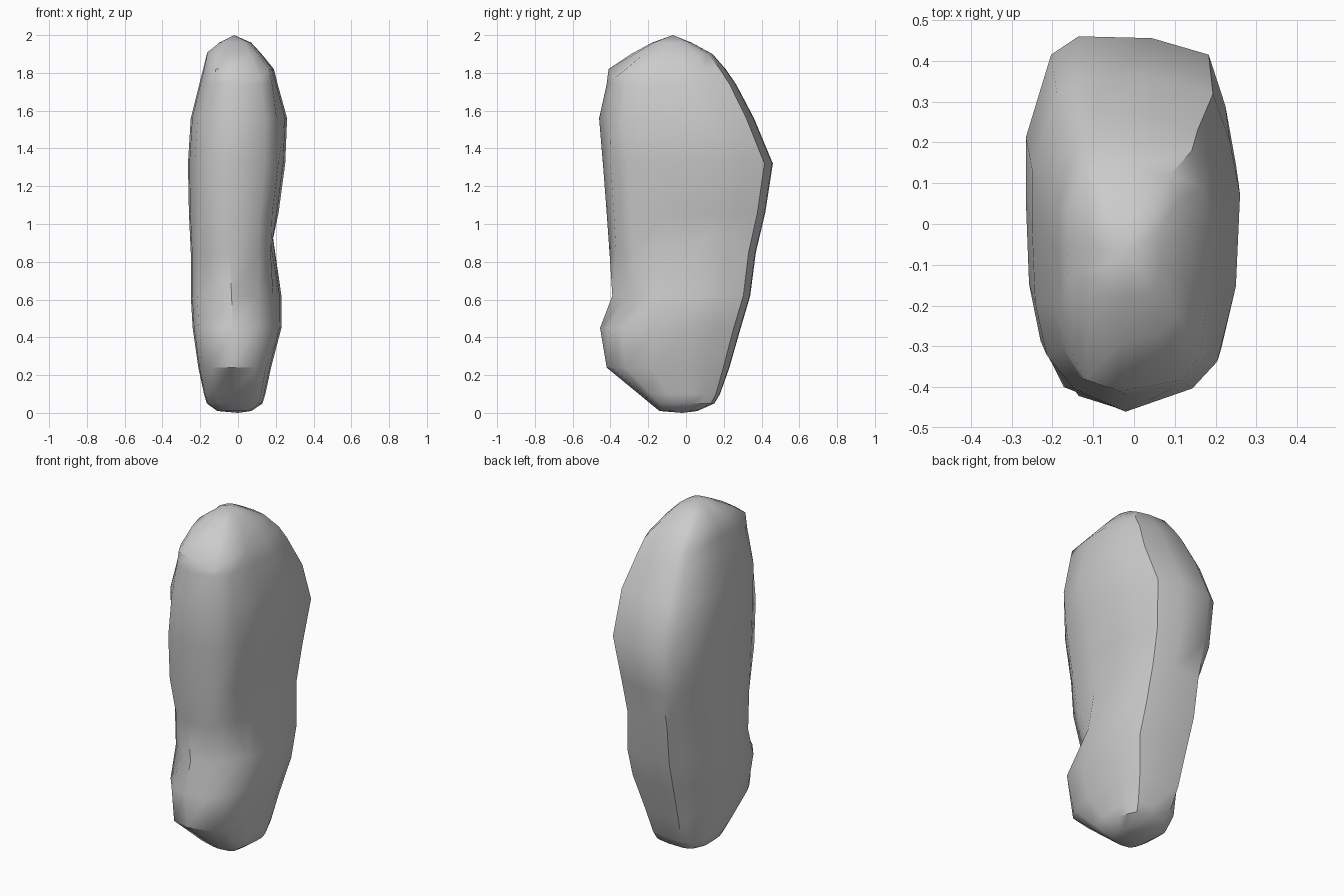
import bpy, bmesh
from mathutils import Vector

# Horizontal sections: height, left, right, front, back
RINGS = [
    (0.01, -0.11, 0.07, -0.14, 0.06),
    (0.05, -0.165, 0.13, -0.19, 0.15),
    (0.10, -0.18, 0.145, -0.25, 0.18),
    (0.24, -0.21, 0.175, -0.42, 0.23),
    (0.45, -0.24, 0.23, -0.455, 0.29),
    (0.62, -0.25, 0.23, -0.39, 0.34),
    (0.85, -0.25, 0.205, -0.405, 0.37),
    (1.06, -0.26, 0.215, -0.42, 0.42),
    (1.32, -0.265, 0.25, -0.44, 0.46),
    (1.56, -0.25, 0.26, -0.46, 0.36),
    (1.74, -0.205, 0.21, -0.42, 0.265),
    (1.82, -0.185, 0.19, -0.41, 0.21),
    (1.90, -0.165, 0.125, -0.29, 0.14),
    (1.96, -0.10, 0.07, -0.18, 0.03),
]
# Boulder outline shared by every section, in -1..1
OUTLINE = [(-0.64, -0.91), (-0.1, -1), (0.58, -0.91), (0.86, -0.7),
           (0.96, -0.25), (1, 0.3), (0.9, 0.62), (0.74, 0.9), (0.2, 0.99),
           (-0.5, 1), (-0.76, 0.9), (-1, 0.45), (-1, 0.1), (-0.97, -0.35),
           (-0.86, -0.66)]
# Local chips and hollows: (ring, outline point) -> offset
CHIPS = {
    # notch in the front right corner above the foot
    (5, 2): (-0.02, 0.05, 0), (5, 3): (-0.01, 0.10, 0),
    (4, 2): (-0.03, 0.01, 0), (4, 3): (-0.02, 0.0, 0), (6, 3): (0, 0.02, 0),
    # shallower hollow on the left
    (5, 0): (0.04, 0.02, 0), (6, 0): (0.02, 0.01, 0), (4, 0): (0.02, 0, 0),
    # undercut below the right bulge
    (6, 4): (-0.02, 0, 0.03), (6, 5): (-0.02, 0, 0.07), (6, 6): (0, 0, 0.1),
    # softened lower back left corner
    (3, 10): (0.02, -0.02, 0), (4, 10): (0.02, -0.03, 0),
    (5, 10): (0.03, -0.03, 0), (6, 10): (0.02, -0.03, 0),
    # crown: front brow drops to the right, shoulder is higher on the left
    (11, 1): (-0.02, 0, 0), (11, 2): (0.01, 0, -0.05),
    (12, 13): (0, 0.02, 0.01), (13, 12): (0.02, 0, 0.01),
    (10, 0): (0, 0.01, 0), (9, 3): (-0.02, 0, 0), (9, 0): (0.01, 0.02, 0),
    (9, 2): (-0.01, 0.02, 0),
}

bm = bmesh.new()
loops = []
for r, (z, x0, x1, y0, y1) in enumerate(RINGS):
    loop = []
    for i, (u, v) in enumerate(OUTLINE):
        p = Vector(((x0 + x1) / 2 + u * (x1 - x0) / 2,
                    (y0 + y1) / 2 + v * (y1 - y0) / 2, z))
        p += Vector(CHIPS.get((r, i), (0, 0, 0)))
        loop.append(bm.verts.new(p))
    loops.append(loop)

n = len(OUTLINE)
for a, b in zip(loops, loops[1:]):
    for i in range(n):
        j = (i + 1) % n
        bm.faces.new((a[i], a[j], b[j], b[i]))

# Peak and underside
peak = bm.verts.new((-0.02, -0.07, 2.0))
foot = bm.verts.new((0.0, -0.02, 0.0))
for i in range(n):
    j = (i + 1) % n
    bm.faces.new((loops[-1][i], loops[-1][j], peak))
    bm.faces.new((loops[0][j], loops[0][i], foot))

bmesh.ops.recalc_face_normals(bm, faces=bm.faces)
mesh = bpy.data.meshes.new("standing_rock")
bm.to_mesh(mesh)
bm.free()
rock = bpy.data.objects.new("standing_rock", mesh)
bpy.context.collection.objects.link(rock)
bpy.context.view_layer.objects.active = rock
rock.select_set(True)
bpy.ops.object.shade_smooth_by_angle(angle=0.7)
